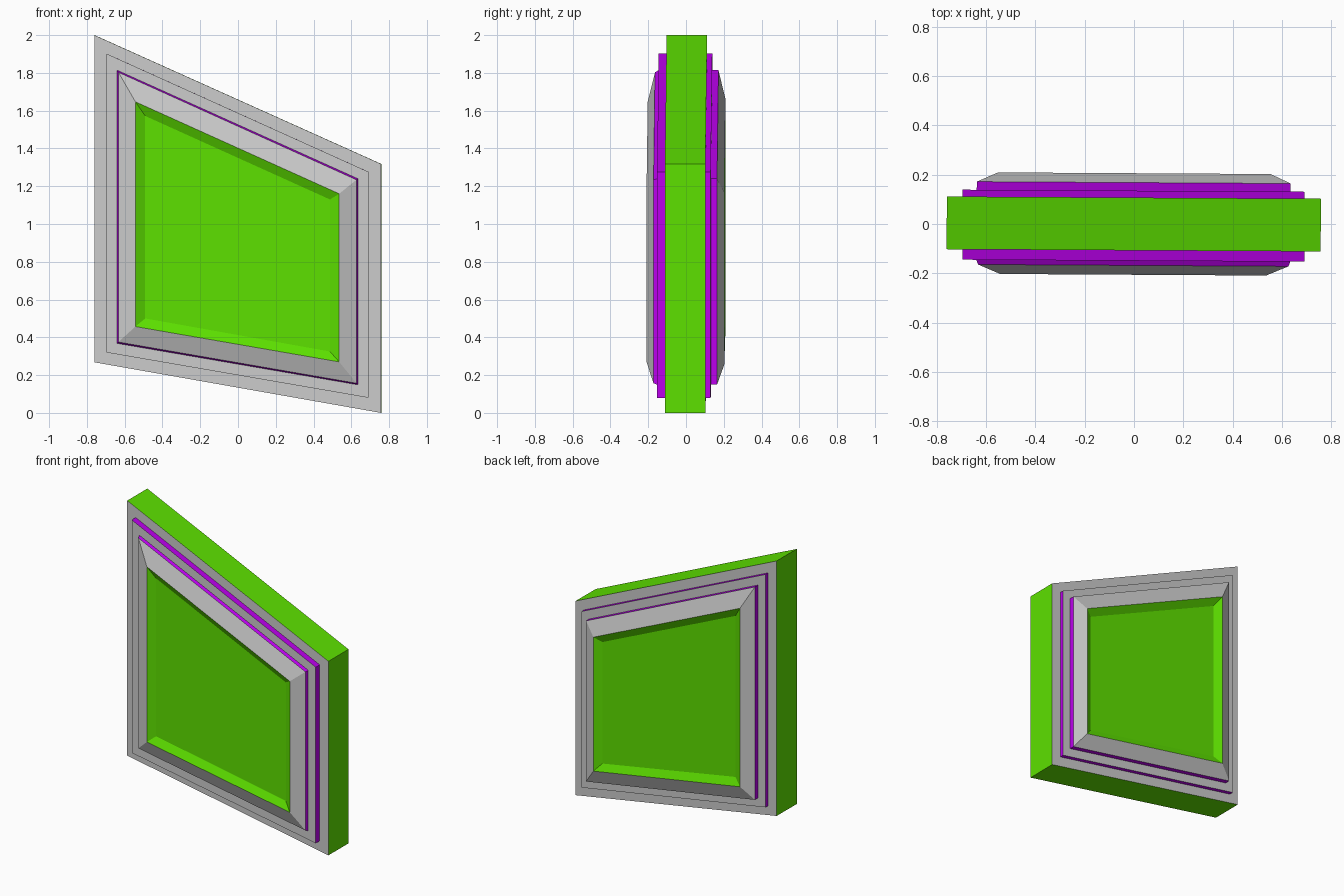
import bpy, bmesh
from mathutils import Matrix

if "Cube" in bpy.data.objects:
    bpy.data.objects.remove(bpy.data.objects["Cube"])

TILT = Matrix.Rotation(-0.006, 4, 'Z')   # whole panel is turned very slightly


def material(name, rgba):
    m = bpy.data.materials.new(name)
    m.diffuse_color = rgba
    m.use_nodes = True
    m.node_tree.nodes["Principled BSDF"].inputs["Base Color"].default_value = m.diffuse_color
    return m


GREEN = material("green", (0.11, 0.75, 0.0, 1))
PURPLE = material("purple", (0.5, 0.0, 0.85, 1))


def quad(left, right, tl, tr, br, bl):
    return [(left, tl), (right, tr), (right, br), (left, bl)]


# Nested outlines in x/z: slab, two steps, bevel ridge, sunken panel
SLAB = quad(-0.76, 0.758, 2.0, 1.318, 0.0, 0.268)
STEP1 = quad(-0.696, 0.692, 1.902, 1.276, 0.08, 0.32)
STEP2 = quad(-0.639, 0.635, 1.814, 1.24, 0.149, 0.368)
LIP = quad(-0.632, 0.628, 1.803, 1.234, 0.157, 0.375)
RIDGE = quad(-0.542, 0.537, 1.647, 1.16, 0.27, 0.457)
PANEL = quad(-0.49, 0.488, 1.572, 1.13, 0.325, 0.5)
# The back has a straight upper step and a slightly wider opening
BACK_RIDGE = quad(-0.553, 0.553, 1.66, 1.166, 0.256, 0.448)
BACK_PANEL = quad(-0.501, 0.504, 1.585, 1.136, 0.311, 0.491)


def loft(name, rings, side, mat=None, cap=False):
    """Join nested (outline, depth) rings on one side of the panel."""
    bm = bmesh.new()
    loops = [[bm.verts.new((x, d * side, z)) for x, z in o] for o, d in rings]
    faces = []
    for a, b in zip(loops, loops[1:]):
        for i in range(4):
            j = (i + 1) % 4
            faces.append([a[i], b[i], b[j], a[j]])
    if cap:
        faces.append(loops[-1][::-1])
    for f in faces:
        bm.faces.new(f if side < 0 else f[::-1])
    bm.transform(TILT)
    me = bpy.data.meshes.new(name)
    bm.to_mesh(me)
    bm.free()
    if mat:
        me.materials.append(mat)
    ob = bpy.data.objects.new(name, me)
    bpy.context.collection.objects.link(ob)


# Outer edge of the slab
loft("slab_edge", [(SLAB, -0.107), (SLAB, 0.107)], -1, GREEN)

for side, label, step, lip, ridge, panel in (
        (-1, "front", 0.149, LIP, RIDGE, PANEL),
        (1, "back", 0.135, STEP2, BACK_RIDGE, BACK_PANEL)):
    # Flat grey margins and purple step walls
    loft(label + "_margin", [(SLAB, 0.107), (STEP1, 0.107)], side)
    loft(label + "_lower_step_wall", [(STEP1, 0.107), (STEP1, step)], side, PURPLE)
    loft(label + "_lower_step", [(STEP1, step), (STEP2, step)], side)
    loft(label + "_upper_step_wall", [(STEP2, step), (lip, 0.168)], side, PURPLE)
    # Sloped grey frame and shallow sunken green panel
    loft(label + "_bevel_frame", [(lip, 0.168), (ridge, 0.206)], side)
    loft(label + "_sunken_panel", [(ridge, 0.206), (panel, 0.18)], side, GREEN, cap=True)
